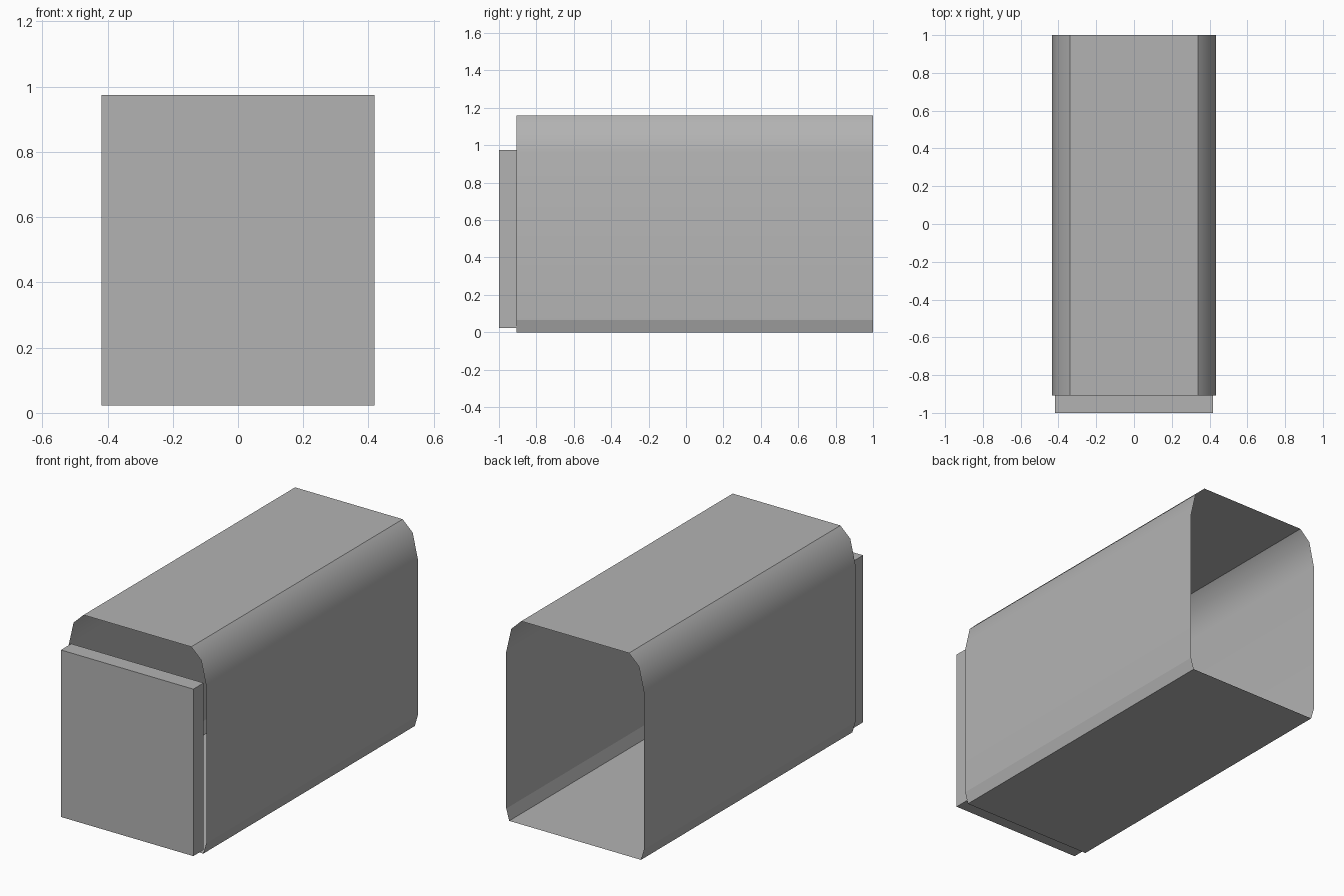
import bpy, bmesh, math

cube = bpy.data.objects.get("Cube")
if cube:
    bpy.data.objects.remove(cube, do_unlink=True)


def material(name, color):
    m = bpy.data.materials.new(name)
    m.use_nodes = True
    m.diffuse_color = color
    m.node_tree.nodes["Principled BSDF"].inputs["Base Color"].default_value = color
    return m


grey = material("plain_grey", (0.45, 0.45, 0.45, 1))


def add_object(name, bm):
    mesh = bpy.data.meshes.new(name)
    bm.to_mesh(mesh)
    bm.free()
    mesh.materials.append(grey)
    obj = bpy.data.objects.new(name, mesh)
    bpy.context.collection.objects.link(obj)
    return obj


# Open sleeve: half profile (x, z) mirrored, then swept along y
half = [(0.416, 0), (0.435, 0.065), (0.435, 0.96), (0.403, 1.10), (0.34, 1.16)]
profile = half + [(-x, z) for x, z in reversed(half)]
bm = bmesh.new()
front, back = [[bm.verts.new((x, y, z)) for x, z in profile] for y in (-0.907, 1)]
for i in range(len(profile)):
    j = (i + 1) % len(profile)
    bm.faces.new((front[i], front[j], back[j], back[i])).smooth = True
# Lower side strips stay flat
for f in bm.faces:
    c = f.calc_center_median()
    f.smooth = c.z > 0.1
bm.normal_update()
for e in bm.edges:
    e.smooth = len(e.link_faces) == 2 and e.calc_face_angle() < math.radians(40)
add_object("sleeve", bm)

# Flat block closing the front
bm = bmesh.new()
bmesh.ops.create_cube(bm, size=1)
bmesh.ops.scale(bm, vec=(0.836, 0.093, 0.953), verts=bm.verts)
bmesh.ops.translate(bm, vec=(0, -0.9535, 0.4985), verts=bm.verts)
add_object("front_block", bm)
